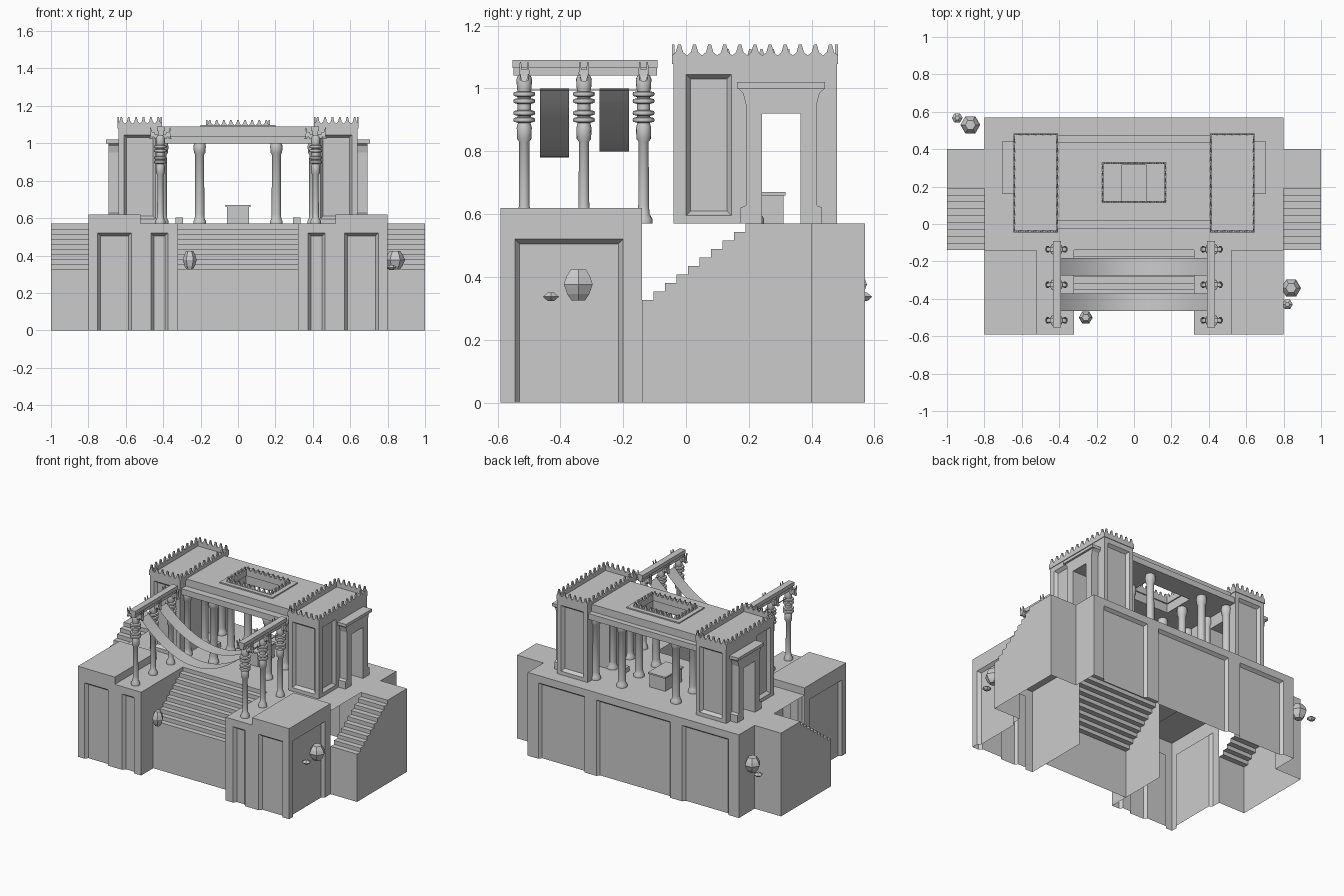
import bpy, bmesh, math
from mathutils import Vector

if "Cube" in bpy.data.objects:
    bpy.data.objects.remove(bpy.data.objects["Cube"])

F = 0.57   # terrace floor level


def finish(name, bm, mirror=False, smooth=False, solid=0, recalc=False):
    if recalc:
        bmesh.ops.recalc_face_normals(bm, faces=bm.faces[:])
    me = bpy.data.meshes.new(name)
    bm.to_mesh(me)
    bm.free()
    ob = bpy.data.objects.new(name, me)
    bpy.context.collection.objects.link(ob)
    if smooth:
        bpy.ops.object.select_all(action='DESELECT')
        ob.select_set(True)
        bpy.context.view_layer.objects.active = ob
        bpy.ops.object.shade_smooth_by_angle(angle=math.radians(40))
    if solid:
        m = ob.modifiers.new("thickness", 'SOLIDIFY')
        m.thickness = solid
    if mirror:
        ob.modifiers.new("mirror", 'MIRROR')
    return ob


def face(bm, pts):
    return bm.faces.new([bm.verts.new(p) for p in pts])


def wall(bm, a, b, z0, z1, panels=(), depth=0.02, inset=0.015):
    """Wall from a to b; panels (u0,u1,z0,z1,kind) are recessed or 'hole'."""
    a, b = Vector((*a, 0)), Vector((*b, 0))
    d = (b - a).normalized()
    n, L = Vector((d.y, -d.x, 0)), (b - a).length

    def P(u, z, k=0):
        return a + d * u - n * k + Vector((0, 0, z))

    def rect(u0, u1, v0, v1, k=0):
        if u1 - u0 > 1e-5 and v1 - v0 > 1e-5:
            face(bm, [P(u0, v0, k), P(u1, v0, k), P(u1, v1, k), P(u0, v1, k)])
    u = 0
    for u0, u1, v0, v1, kind in sorted(panels):
        rect(u, u0, z0, z1)
        rect(u0, u1, z0, v0)
        rect(u0, u1, v1, z1)
        u = u1
        if kind == 'hole':
            continue
        s, lo = inset, (v0 + inset if v0 > z0 else v0)
        o = [(u0, v0), (u1, v0), (u1, v1), (u0, v1)]
        i = [(u0 + s, lo), (u1 - s, lo), (u1 - s, v1 - s), (u0 + s, v1 - s)]
        for j in range(4):
            if j == 0 and lo == v0:
                continue
            k = (j + 1) % 4
            face(bm, [P(*o[j]), P(*o[k]), P(*i[k], depth), P(*i[j], depth)])
        rect(i[0][0], i[1][0], lo, v1 - s, depth)
    rect(u, L, z0, z1)


def loft(bm, loops, closed=False):
    """Stack of rectangles (x0,x1,y0,y1,z) joined together."""
    R = [[bm.verts.new(p) for p in ((x0, y0, z), (x1, y0, z), (x1, y1, z), (x0, y1, z))]
         for x0, x1, y0, y1, z in loops]
    for r, s in zip(R, R[1:] + (R[:1] if closed else [])):
        for j in range(4):
            k = (j + 1) % 4
            bm.faces.new((r[j], r[k], s[k], s[j]))
    if not closed:
        bm.faces.new(R[0][::-1])
        bm.faces.new(R[-1])


def box(bm, x0, x1, y0, y1, z0, z1):
    loft(bm, [(x0, x1, y0, y1, z0), (x0, x1, y0, y1, z1)])


def lathe(bm, prof, x, y, n):
    R = [[bm.verts.new((x + r * math.cos(2 * math.pi * i / n), y + r * math.sin(2 * math.pi * i / n), z))
          for i in range(n)] for r, z in prof]
    for r, s in zip(R, R[1:]):
        for i in range(n):
            k = (i + 1) % n
            bm.faces.new((r[i], r[k], s[k], s[i]))
    bm.faces.new(R[0][::-1])
    bm.faces.new(R[-1])


def stairs(bm, x0, x1, y0, y1, z0, z1, n=9):
    pts = [(y0, z0)]
    for i in range(1, n + 1):
        y = y0 + (y1 - y0) * i / n
        pts += [(y, z0 + (z1 - z0) * (i - 1) / n), (y, z0 + (z1 - z0) * i / n)]
    for p, q in zip(pts, pts[1:]):
        face(bm, [(x0, *p), (x1, *p), (x1, *q), (x0, *q)])
    return pts


def teeth(bm, x0, x1, y0, y1, zb, zv, zt, nx, ny):
    """Spiked parapet around a rectangle."""
    c = [(x0, y0), (x1, y0), (x1, y1), (x0, y1)]
    for j in range(4):
        a, b = Vector(c[j]), Vector(c[(j + 1) % 4])
        n = nx if j % 2 == 0 else ny
        prof = [(0, zb), (1, zb), (1, zv)]
        for i in reversed(range(n)):
            for t, h in ((.74, .3), (.6, 1), (.4, 1), (.26, .3), (0, 0)):
                prof.append(((i + t) / n, zv + (zt - zv) * h))
        face(bm, [(*a.lerp(b, t), z) for t, z in prof])


# hollow podium, right half (open underneath)
bm = bmesh.new()
wall(bm, (0, -.46), (.32, -.46), 0, .327)
wall(bm, (.32, -.14), (.32, -.59), 0, F)
wall(bm, (.32, -.59), (.52, -.59), 0, F, [(.055, .145, 0, .52, 'panel')])
wall(bm, (.52, -.59), (.8, -.59), 0, .62, [(.05, .23, 0, .52, 'panel')])
wall(bm, (.8, -.59), (.8, -.14), 0, .62, [(.045, .39, 0, .52, 'panel')])
wall(bm, (.8, -.14), (1, -.14), 0, .327)
wall(bm, (1, .4), (.8, .4), 0, F)
wall(bm, (.8, .4), (.8, .57), 0, F)
wall(bm, (.52, -.14), (.52, -.59), F, .62)
wall(bm, (.8, -.14), (.52, -.14), F, .62)
for x0, x1, y0, y1, z in ((.32, .52, -.59, -.14, F), (.52, .8, -.59, -.14, .62),
                          (0, .8, -.14, .57, F), (.8, 1, .19, .4, F)):
    face(bm, [(x0, y0, z), (x1, y0, z), (x1, y1, z), (x0, y1, z)])
stairs(bm, 0, .32, -.46, -.14, .327, F)
side = stairs(bm, .8, 1, -.14, .19, .327, F)
face(bm, [(1, -.14, 0), (1, .4, 0), (1, .4, F)] + [(1, *p) for p in reversed(side)])
bmesh.ops.remove_doubles(bm, verts=bm.verts[:], dist=1e-5)
finish("podium", bm, mirror=True)

bm = bmesh.new()
wall(bm, (.8, .57), (-.8, .57), 0, F, [(.08, .43, 0, .52, 'panel'), (.52, 1.08, 0, .52, 'panel'),
                                      (1.17, 1.52, 0, .52, 'panel')])
finish("podium_back_wall", bm)

# gate towers with a passage through each
bm = bmesh.new()
X0, X1, Y0, Y1, T = .41, .64, -.04, .48, 1.08
d0, d1, dz = .242, .365, .92
front = [(.03, .20, .595, 1.045, 'panel')]
wall(bm, (X0, Y0), (X1, Y0), F, T, front)
wall(bm, (X1, Y1), (X0, Y1), F, T, front)
wall(bm, (X1, Y0), (X1, Y1), F, T, [(.04, .185, .595, 1.045, 'panel'), (d0 - Y0, d1 - Y0, F, dz, 'hole')])
wall(bm, (X0, Y1), (X0, Y0), F, T, [(Y1 - d1, Y1 - d0, F, dz, 'hole')])
wall(bm, (X1, d0), (X0, d0), F, dz)
wall(bm, (X0, d1), (X1, d1), F, dz)
bm.normal_update()
for z in (dz, T):
    y0, y1 = (d0, d1) if z == dz else (Y0, Y1)
    face(bm, [(X0, y0, z), (X1, y0, z), (X1, y1, z), (X0, y1, z)])
finish("gate_towers", bm, mirror=True)

bm = bmesh.new()
teeth(bm, X0 - .004, X1 + .004, Y0 - .005, Y1 + .004, T - .002, 1.105, 1.14, 6, 11)
finish("tower_parapets", bm, mirror=True, solid=.009)

# side portals
bm = bmesh.new()
cy = (d0 + d1) / 2
half = [(d0 - cy, F), (-.13, F), (-.13, .62), (-.113, .628), (-.113, .95), (-.122, .985), (-.138, 1.0)]
pts = [(cy + y, z) for y, z in half] + [(cy - y, z) for y, z in reversed(half)] + [(d1, dz), (d0, dz)]
f = face(bm, [(X1, *p) for p in pts])
r = bmesh.ops.extrude_face_region(bm, geom=[f])
bmesh.ops.translate(bm, vec=(.052, 0, 0), verts=[v for v in r['geom'] if isinstance(v, bmesh.types.BMVert)])
box(bm, X1, .705, .162, .442, 1.0, 1.02)
finish("side_portals", bm, mirror=True, recalc=True)

# hall roof with a skylight
bm = bmesh.new()
hole, o, u, fr = (-.17, .17, .115, .33), (-.41, .41, -.028, .472), (-.41, .41, .02, .436), (-.2, .2, .088, .36)
loft(bm, [(*hole, 1.0), (*o, 1.0), (*o, 1.04), (*u, 1.04), (*u, 1.09), (*fr, 1.09), (*fr, 1.098),
          (*hole, 1.098)], closed=True)
finish("hall_roof", bm, recalc=True)
bm = bmesh.new()
teeth(bm, *hole, 1.06, 1.097, 1.125, 9, 6)
finish("skylight_parapet", bm, solid=.008)

# hall columns
bm = bmesh.new()
for x in (.205, .405):
    for y in (.03, .215, .4):
        lathe(bm, [(.034, F), (.034, .585), (.027, .595), (.025, .62), (.024, .94), (.031, .95),
                   (.033, .985), (.03, .995), (.03, 1.0)], x, y, 16)
finish("hall_columns", bm, mirror=True, smooth=True)

# altar and small floor blocks
bm = bmesh.new()
box(bm, -.06, .06, .13, .31, F, .66)
box(bm, -.066, .066, .122, .317, .66, .67)
finish("altar", bm)
bm = bmesh.new()
box(bm, .295, .335, .19, .24, F, .602)
finish("floor_blocks", bm, mirror=True)

# front colonnade: ringed columns, double beast capitals, beams
cols, capitals = bmesh.new(), bmesh.new()
prof = [(.028, F), (.028, .585), (.019, .6), (.017, .63), (.016, .83), (.023, .84), (.024, .875), (.02, .89)]
for z in (.90, .922, .96, .982):
    prof += [(.021, z - .009), (.033, z - .006), (.035, z), (.033, z + .006), (.021, z + .009)]
prof += [(.023, 1.0), (.025, 1.03), (.018, 1.045)]
for y in (-.515, -.325, -.135):
    lathe(cols, prof, .415, y, 16)
    box(capitals, .38, .45, y - .013, y + .013, 1.025, 1.05)
    for s in (-1, 1):
        for side_y in (-1, 1):   # horns
            hx, hy = .415 + s * .045, y + side_y * .012
            loft(capitals, [(hx - .006, hx + .006, hy - .005, hy + .005, 1.045),
                            (hx + s * .008 - .002, hx + s * .008 + .002, hy - .002, hy + .002, 1.085)])
        hx = .415 + s * .042   # head and muzzle
        loft(capitals, [(hx + s * .012 - .006, hx + s * .012 + .006, y - .007, y + .007, 1.022),
                        (hx - .012, hx + .012, y - .013, y + .013, 1.04),
                        (hx - .01, hx + .01, y - .01, y + .01, 1.06)])
finish("colonnade_columns", cols, mirror=True, smooth=True)
finish("beast_capitals", capitals, mirror=True)
bm = bmesh.new()
loft(bm, [(.397, .427, -.55, -.093, 1.042), (.397, .427, -.55, -.093, 1.065),
          (.391, .433, -.553, -.09, 1.065), (.391, .433, -.553, -.09, 1.09)])
box(bm, .413, .417, -.515, -.135, .993, .997)
finish("colonnade_beams_and_rods", bm, mirror=True)

# sagging awnings
bm = bmesh.new()
for y0, y1, sag in ((-.465, -.372, .22), (-.275, -.182, .2)):
    pts = [(.415 * t, 1 - sag * (1 - t * t)) for t in (i / 10 - 1 for i in range(21))]
    for (xa, za), (xb, zb) in zip(pts, pts[1:]):
        face(bm, [(xa, y0, za), (xb, y0, zb), (xb, y1, zb), (xa, y1, za)])
bmesh.ops.remove_doubles(bm, verts=bm.verts[:], dist=1e-5)
finish("awnings", bm, smooth=True)

# six-sided jars and small bowls
bm = bmesh.new()
for x, y, s in ((.84, -.343, 1), (-.875, .53, 1), (-.258, -.5, .7)):
    lathe(bm, [(r * s, z) for r, z in ((.025, .325), (.04, .345), (.053, .376), (.044, .4), (.028, .424))], x, y, 6)
for x, y in ((.82, -.43), (-.945, .567)):
    lathe(bm, [(.012, .323), (.029, .337), (.012, .35)], x, y, 6)
finish("jars_and_bowls", bm)
